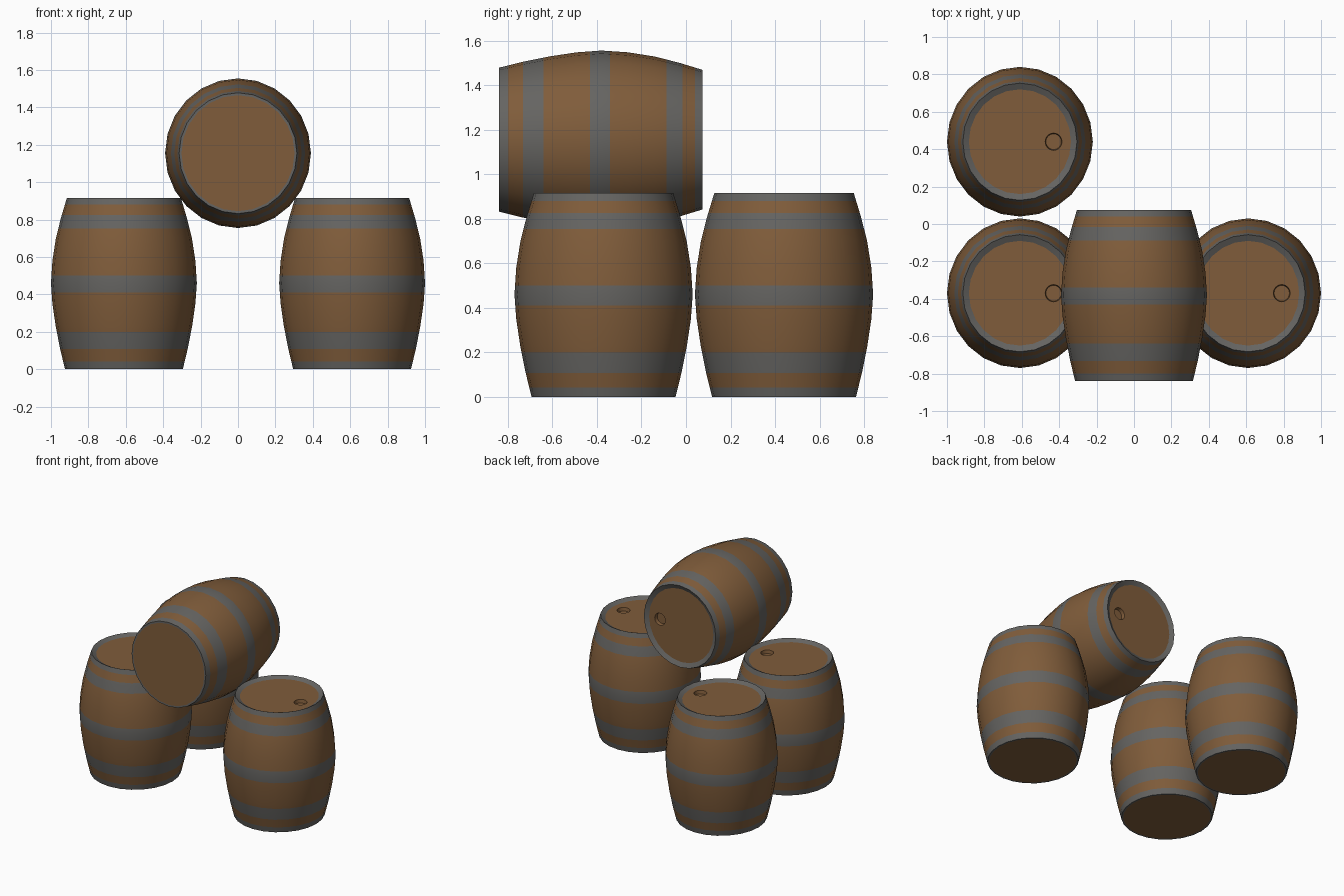
import bpy, bmesh, math

if "Cube" in bpy.data.objects:
    bpy.data.objects.remove(bpy.data.objects["Cube"])

SIDES = 24


def material(name, rgb):
    m = bpy.data.materials.new(name)
    m.diffuse_color = (*rgb, 1)
    m.use_nodes = True
    m.node_tree.nodes["Principled BSDF"].inputs["Base Color"].default_value = m.diffuse_color
    return m


WOOD = material("brown wood", (0.215, 0.108, 0.043))
IRON = material("grey iron", (0.130, 0.127, 0.120))

# stave outline: (height, radius), and the heights of the painted hoops
OUTLINE = [(0, .323), (.11, .350), (.23, .374), (.35, .392), (.46, .400),
           (.58, .392), (.70, .373), (.81, .345), (.915, .313)]
HOOPS = [(0, .042), (.108, .20), (.41, .50), (.753, .825), (.88, .915)]


def radius_at(z):
    for (z0, r0), (z1, r1) in zip(OUTLINE, OUTLINE[1:]):
        if z <= z1:
            return r0 + (r1 - r0) * (z - z0) / (z1 - z0)
    return OUTLINE[-1][1]


def barrel_mesh():
    bm = bmesh.new()

    def ring(r, z, cx=0.0):
        return [bm.verts.new((cx + r * .975 * math.cos(2 * math.pi * i / SIDES),
                              r * math.sin(2 * math.pi * i / SIDES), z))
                for i in range(SIDES)]

    def bridge(a, b, mat):
        for i in range(SIDES):
            j = (i + 1) % SIDES
            bm.faces.new((a[i], a[j], b[j], b[i])).material_index = mat

    # bottom disc with a thin iron edge
    base = ring(.310, 0)
    bm.faces.new(base[::-1]).material_index = 0
    heights = sorted({z for z, _ in OUTLINE} | {z for h in HOOPS for z in h})
    prev = ring(radius_at(0), 0)
    bridge(base, prev, 1)

    # staves and hoops
    for z0, z1 in zip(heights, heights[1:]):
        nxt = ring(radius_at(z1), z1)
        mid = (z0 + z1) / 2
        bridge(prev, nxt, int(any(a < mid < b for a, b in HOOPS)))
        prev = nxt

    # sloping iron rim, lid, and the bung hole set off centre
    rim = ring(.280, .898)
    bridge(prev, rim, 1)
    hole = ring(.046, .898, .18)
    bridge(rim, hole, 0)
    floor = ring(.042, .872, .18)
    bridge(hole, floor, 0)
    bm.faces.new(floor).material_index = 0

    mesh = bpy.data.meshes.new("barrel")
    bm.to_mesh(mesh)
    bm.free()
    mesh.materials.append(WOOD)
    mesh.materials.append(IRON)
    return mesh


mesh = barrel_mesh()
# three standing barrels and one lying across them
for name, loc, tilt in [
        ("barrel_back_left", (-.61, .44, 0), 0),
        ("barrel_front_left", (-.61, -.37, 0), 0),
        ("barrel_front_right", (.61, -.37, 0), 0),
        ("barrel_lying", (0, -.84, 1.155), -math.pi / 2)]:
    ob = bpy.data.objects.new(name, mesh)
    bpy.context.collection.objects.link(ob)
    ob.location = loc
    ob.rotation_euler.x = tilt

# smooth staves, sharp rims
bpy.context.view_layer.objects.active = ob
ob.select_set(True)
bpy.ops.object.shade_smooth_by_angle(angle=math.radians(25))
